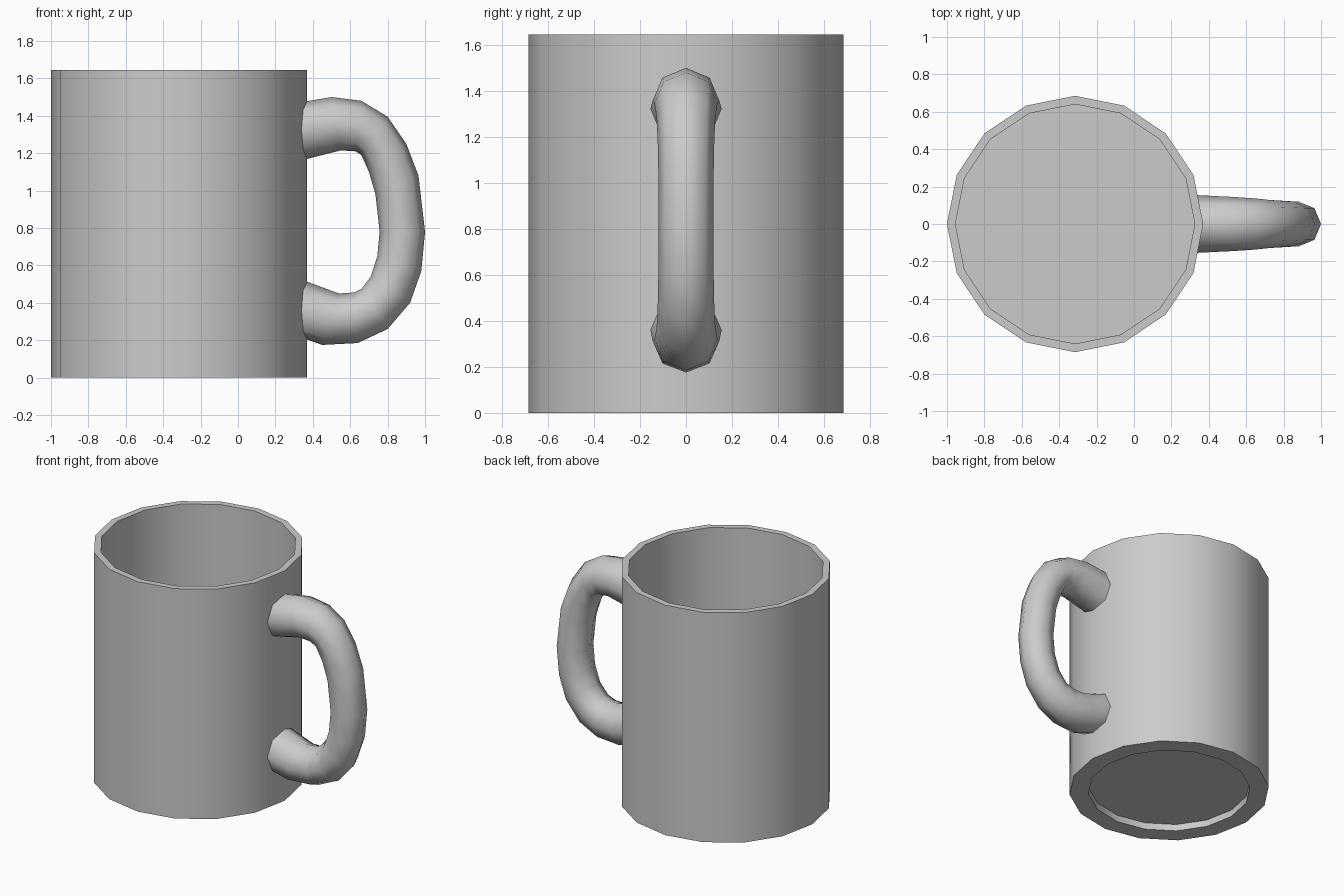
import bpy, bmesh, math

if "Cube" in bpy.data.objects:
    bpy.data.objects.remove(bpy.data.objects["Cube"])

CX, SIDES = -0.315, 16


def finish(bm, name, angle):
    bmesh.ops.recalc_face_normals(bm, faces=bm.faces[:])
    mesh = bpy.data.meshes.new(name)
    bm.to_mesh(mesh)
    bm.free()
    obj = bpy.data.objects.new(name, mesh)
    bpy.context.collection.objects.link(obj)
    bpy.ops.object.select_all(action='DESELECT')
    obj.select_set(True)
    bpy.context.view_layer.objects.active = obj
    bpy.ops.object.shade_smooth_by_angle(angle=math.radians(angle))
    return obj


def loft(bm, rings):
    # Skin consecutive rings and cap both ends
    loops = [[bm.verts.new(p) for p in ring] for ring in rings]
    for a, b in zip(loops, loops[1:]):
        n = len(a)
        for i in range(n):
            j = (i + 1) % n
            bm.faces.new((a[i], a[j], b[j], b[i]))
    bm.faces.new(loops[0])
    bm.faces.new(loops[-1])


def circle(r, z):
    steps = [2 * math.pi * i / SIDES for i in range(SIDES)]
    return [(CX + r * math.cos(t), r * math.sin(t), z) for t in steps]


# Cup: recessed base, foot ring, outer wall, rim, inner wall, floor
profile = [(0.555, 0.05), (0.555, 0), (0.685, 0), (0.685, 1.645),
           (0.64, 1.645), (0.64, 0.09)]
bm = bmesh.new()
loft(bm, [circle(r, z) for r, z in profile])
finish(bm, "mug_body", 30)

# Handle: outer x, z / inner x, z / half width, eight-sided section
sections = [
    (0.35, 1.475, 0.35, 1.165, 0.155),
    (0.50, 1.50, 0.55, 1.215, 0.145),
    (0.66, 1.48, 0.63, 1.21, 0.137),
    (0.80, 1.395, 0.66, 1.19, 0.128),
    (0.90, 1.25, 0.70, 1.10, 0.123),
    (0.965, 1.08, 0.735, 0.98, 0.12),
    (1.00, 0.78, 0.757, 0.78, 0.12),
    (0.98, 0.57, 0.745, 0.65, 0.12),
    (0.92, 0.40, 0.71, 0.54, 0.123),
    (0.80, 0.26, 0.66, 0.475, 0.128),
    (0.64, 0.185, 0.62, 0.455, 0.137),
    (0.45, 0.175, 0.54, 0.45, 0.145),
    (0.35, 0.21, 0.35, 0.52, 0.155),
]
rings = []
for k, (ox, oz, ix, iz, w) in enumerate(sections):
    ring = []
    for i in range(8):
        t = math.pi * i / 4
        f, y = (1 + math.cos(t)) / 2, w * math.sin(t)
        x = ix + (ox - ix) * f
        if k in (0, len(sections) - 1):
            x -= 0.2 * abs(y)  # follow the cup wall
        ring.append((x, y, iz + (oz - iz) * f))
    rings.append(ring)
bm = bmesh.new()
loft(bm, rings)
finish(bm, "handle", 60)
